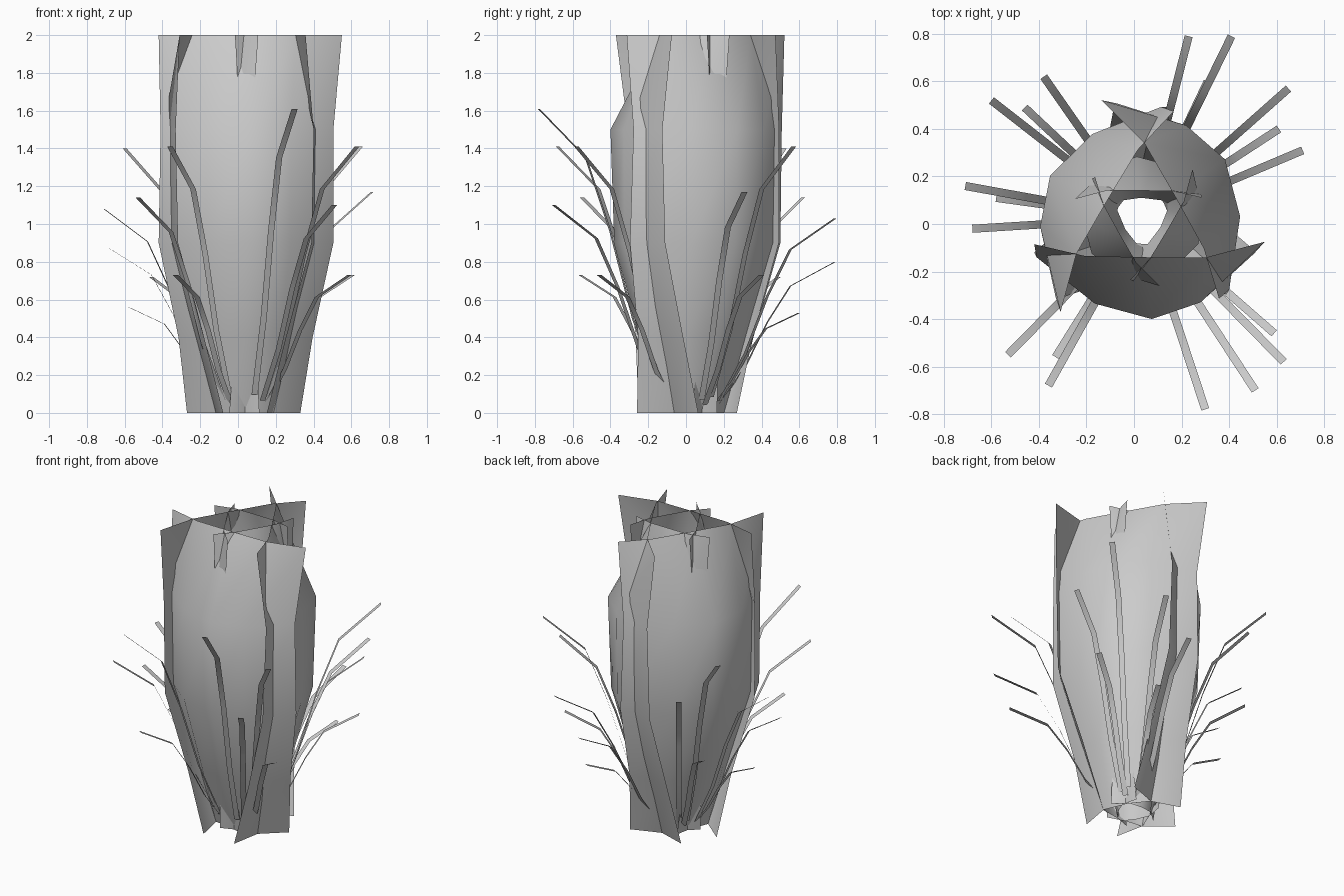
import bpy
from mathutils import Vector, Matrix
from math import radians

if "Cube" in bpy.data.objects:
    bpy.data.objects.remove(bpy.data.objects["Cube"])

CENTRE = Vector((0.035, 0.025, 0))

# Petal cross-sections, relative to the flower axis: height, five (x, y) points
ROWS = [
    (0.0, [(-.305, .04), (-.15, -.09), (.01, -.11), (.15, -.09), (.295, .04)]),
    (0.4, [(-.35, -.05), (-.165, -.215), (.02, -.27), (.185, -.215), (.36, -.04)]),
    (0.9, [(-.455, -.145), (-.20, -.355), (.04, -.405), (.245, -.35), (.47, -.135)]),
    (1.5, [(-.445, -.165), (-.20, -.36), (.04, -.425), (.245, -.355), (.47, -.15)]),
    (2.0, [(-.455, -.11), (-.24, -.16), (.02, -.165), (.27, -.165), (.515, -.10)]),
]


def sheet(name, rows):
    """Smooth open surface through equal-length rows of points."""
    n = len(rows[0])
    verts = [p for row in rows for p in row]
    faces = [(r * n + c, r * n + c + 1, (r + 1) * n + c + 1, (r + 1) * n + c)
             for r in range(len(rows) - 1) for c in range(n - 1)]
    mesh = bpy.data.meshes.new(name)
    mesh.from_pydata(verts, [], faces)
    mesh.shade_smooth()
    obj = bpy.data.objects.new(name, mesh)
    bpy.context.collection.objects.link(obj)
    return obj


def petal(name, angle, scale=1.0, offset=0.0):
    turn = Matrix.Rotation(radians(angle), 3, 'Z')
    sheet(name, [[CENTRE + turn @ Vector((x * scale, y * scale - offset, z))
                  for x, y in pts] for z, pts in ROWS])


# Three outer petals and three narrower inner petals between them
for i in range(3):
    petal(f"outer_petal_{i + 1}", i * 120)
    petal(f"inner_petal_{i + 1}", i * 120 + 180, 0.55, 0.025)

# Leaf tips around the base
TIPS = [
    (.30, -.78, 1.61), (-.36, -.68, 1.41), (.63, -.58, 1.41), (.51, -.70, 1.10),
    (-.53, -.55, 1.14), (-.33, -.56, .73), (.59, -.46, .73), (.65, .57, 1.41),
    (.61, .40, .73), (.71, .31, 1.17), (-.60, .52, 1.40), (-.46, .49, .72),
    (-.38, .62, 1.14), (-.71, .16, 1.08), (-.68, -.02, .87), (-.58, .11, .56),
    (.41, .79, 1.03), (.23, .79, .80), (.31, .60, .53),
]

# Thin ribbon leaves that rise along the petals and bend outward
for i, (x, y, h) in enumerate(TIPS):
    out = Vector((x, y, 0)) - CENTRE
    side = Vector((-out.y, out.x, 0)).normalized() * 0.017
    rows = []
    for reach, rise in ((.20, .06), (.38, .31), (.53, .60), (.69, .84), (1, 1)):
        p = CENTRE + out * reach + Vector((0, 0, h * rise))
        rows.append([p - side, p + side])
    sheet(f"ribbon_leaf_{i + 1}", rows)
